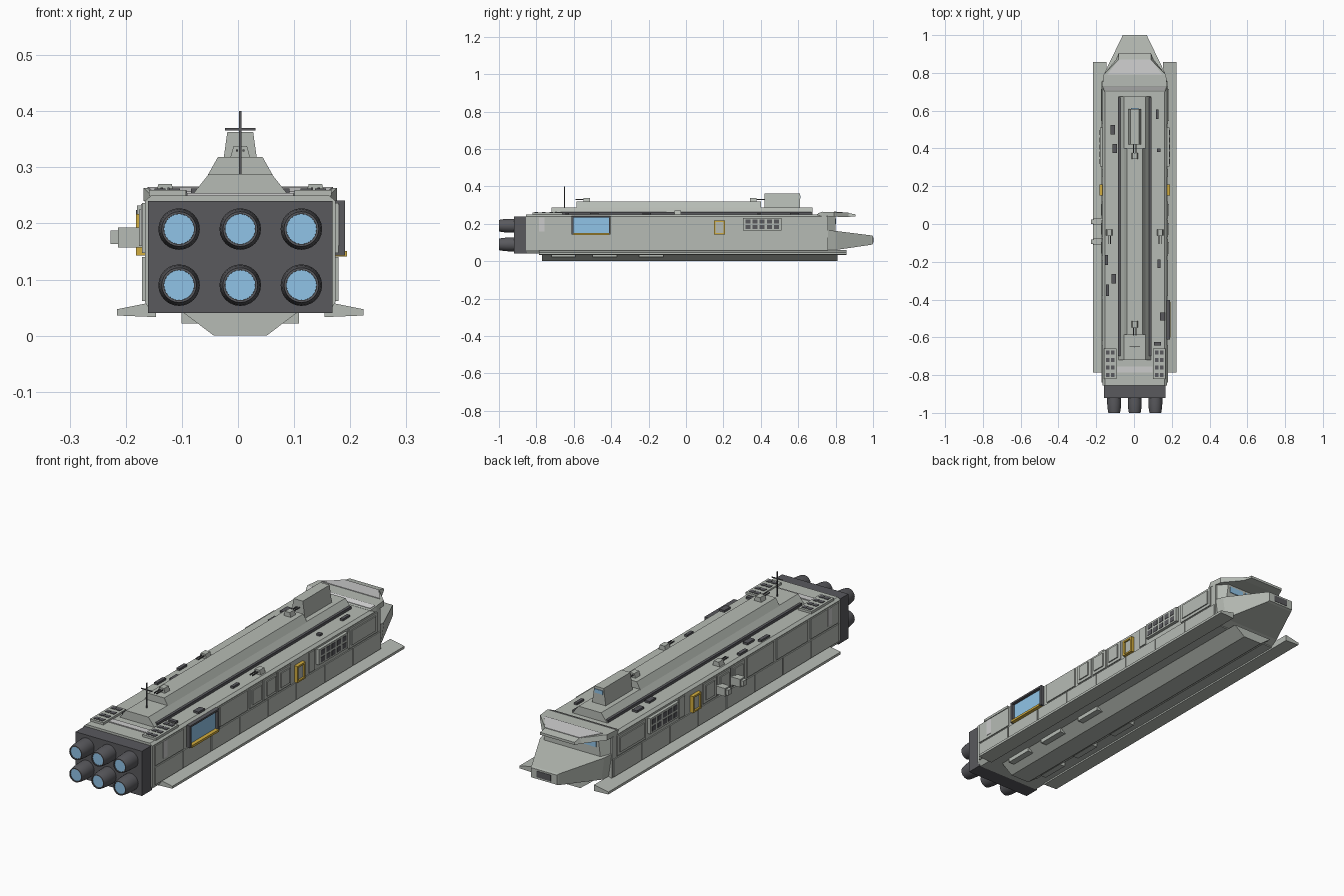
import bpy, bmesh, math

if "Cube" in bpy.data.objects:
    bpy.data.objects.remove(bpy.data.objects["Cube"])

C = 0.004  # hull centre line


def mat(name, r, g, b):
    m = bpy.data.materials.new(name)
    m.diffuse_color = (r, g, b, 1)
    m.use_nodes = True
    m.node_tree.nodes["Principled BSDF"].inputs["Base Color"].default_value = m.diffuse_color
    return m


HULL = mat("hull_grey", .47, .50, .46)
DARK = mat("dark_metal", .10, .10, .11)
BLUE = mat("blue_glow", .28, .55, .80)
PALE = mat("pale_trim", .75, .77, .74)
GOLD = mat("yellow_trim", .65, .42, .05)


def finish(name, bm, m):
    bmesh.ops.recalc_face_normals(bm, faces=bm.faces)
    me = bpy.data.meshes.new(name)
    bm.to_mesh(me)
    bm.free()
    ob = bpy.data.objects.new(name, me)
    bpy.context.collection.objects.link(ob)
    me.materials.append(m)
    return ob


def boxes(name, items, m=HULL):
    """Each item is x0, x1, y0, y1, z0, z1 relative to the centre line."""
    bm = bmesh.new()
    for x0, x1, y0, y1, z0, z1 in items:
        vs = bmesh.ops.create_cube(bm, size=1)["verts"]
        for v in vs:
            v.co = ((x0 + x1) / 2 + C + v.co.x * (x1 - x0),
                    (y0 + y1) / 2 + v.co.y * (y1 - y0),
                    (z0 + z1) / 2 + v.co.z * (z1 - z0))
    return finish(name, bm, m)


def loft(name, sections, m=HULL):
    """Skin matching (x, z) outlines placed at successive y positions."""
    bm = bmesh.new()
    rings = [[bm.verts.new((x + C, y, z)) for x, z in pts] for y, pts in sections]
    n = len(rings[0])
    for a, b in zip(rings, rings[1:]):
        for i in range(n):
            bm.faces.new((a[i], a[(i + 1) % n], b[(i + 1) % n], b[i]))
    bm.faces.new(rings[0])
    bm.faces.new(rings[-1])
    return finish(name, bm, m)


def trap(w0, z0, w1, z1):
    return [(-w0, z0), (w0, z0), (w1, z1), (-w1, z1)]


def lathe(name, cx, cz, profile, m, n=24):
    bm = bmesh.new()
    rings = [[bm.verts.new((cx + r * math.cos(i * math.tau / n), y,
                            cz + r * math.sin(i * math.tau / n))) for i in range(n)]
             for r, y in profile]
    for a, b in zip(rings, rings[1:]):
        for i in range(n):
            bm.faces.new((a[i], a[(i + 1) % n], b[(i + 1) % n], b[i]))
    bm.faces.new(rings[0])
    bm.faces.new(rings[-1])
    ob = finish(name, bm, m)
    bpy.ops.object.select_all(action='DESELECT')
    ob.select_set(True)
    bpy.context.view_layer.objects.active = ob
    bpy.ops.object.shade_smooth_by_angle(angle=math.radians(35))


def sided(s, a, b, *rest):
    """Box reaching from x distance a to b on side s."""
    return (min(s * a, s * b), max(s * a, s * b), *rest)


# Main hull
hull = [(-.157, .04), (.157, .04), (.17, .06), (.17, .24), (.158, .25), (-.158, .25), (-.17, .24), (-.17, .06)]
loft("main_hull", [(-.855, hull), (.76, hull)])

# Keel
loft("keel", [(-.77, trap(.047, 0, .1, .04)), (.81, trap(.047, 0, .1, .04))])
boxes("keel_fittings", [sided(s, .07, .105, y, y + .13, .022, .041)
                        for s in (-1, 1) for y in (-.72, -.5, -.25)])

# Bow wedge with dark port
loft("bow", [(.76, trap(.15, .045, .168, .165)), (.80, trap(.145, .06, .16, .162)),
             (.99, trap(.068, .088, .068, .138)), (1.0, trap(.064, .092, .064, .135))])
boxes("bow_port", [(-.035, .035, .985, 1.0015, .1, .128)], DARK)

# Bridge windows and visor roof
loft("bridge_front", [(.755, trap(.165, .16, .165, .24)), (.80, trap(.14, .16, .13, .238))])
boxes("bridge_windows", [(x - .035, x + .035, .78, .803, .2, .228) for x in (-.085, 0, .085)], BLUE)
loft("visor", [(.70, trap(.16, .24, .16, .251)), (.73, trap(.172, .24, .172, .263)),
               (.79, trap(.165, .238, .165, .263)), (.87, trap(.10, .237, .085, .257)),
               (.905, trap(.085, .24, .085, .251))])
loft("visor_pale_front", [(.792, trap(.145, .255, .145, .2655)), (.87, trap(.085, .25, .085, .2595))], PALE)
loft("visor_pale_rear", [(.708, trap(.155, .25, .155, .2565)), (.729, trap(.165, .25, .165, .265))], PALE)

# Side fins
for s, tag in ((-1, "left"), (1, "right")):
    pts = [(s * .15, .033), (s * .22, .036), (s * .22, .047), (s * .15, .061)]
    loft(tag + "_fin", [(-.785, pts), (.858, pts)])

# Dorsal deck, ridge, tower
loft("dorsal_deck", [(-.72, trap(.087, .249, .056, .288)), (.675, trap(.087, .249, .056, .288))])
loft("dorsal_ridge", [(-.585, trap(.058, .286, .04, .318)), (.40, trap(.058, .286, .04, .318))])
loft("tower", [(.42, trap(.034, .285, .023, .363)), (.61, trap(.034, .285, .023, .363))])
boxes("tower_window", [(-.02, .02, .60, .613, .335, .352)], BLUE)
boxes("deck_rails", [sided(s, .07, .088, -.7, .67, .25, .262) for s in (-1, 1)], DARK)

# Antenna
boxes("antenna", [(-.002, .002, -.653, -.648, .28, .4), (-.027, .027, -.652, -.648, .366, .37)], DARK)

# Twin gun turrets
for i, (x, y, z, d) in enumerate([(-.134, -.045, .25, -1), (.134, -.045, .25, -1),
                                  (0, -.53, .318, -1), (0, .36, .318, 1)]):
    loft(f"turret_{i}", [(y - .017, [(x - .018, z - .002), (x + .018, z - .002), (x + .012, z + .02), (x - .012, z + .02)]),
                         (y + .017, [(x - .018, z - .002), (x + .018, z - .002), (x + .012, z + .02), (x - .012, z + .02)])])
    boxes(f"turret_barrels_{i}", [(x + k - .002, x + k + .002, min(y, y + d * .06), max(y, y + d * .06), z + .01, z + .014)
                                  for k in (-.006, .006)], DARK)

# Roof vents, pale strip and small hatches
for s, tag in ((-1, "left"), (1, "right")):
    boxes(tag + "_roof_vent", [sided(s, .097, .163, -.82, -.66, .249, .26)])
    boxes(tag + "_roof_vent_slots", [sided(s, x, x + .02, y, y + .02, .255, .2625)
                                     for x in (.107, .133) for y in (-.81, -.77, -.73, -.69)], DARK)
boxes("roof_pale_strip", [(-.095, .095, -.785, -.755, .249, .254)], PALE)
hatches = [(-.117, .5), (-.107, .4), (.12, .58), (.126, .39), (-.15, -.19),
           (.128, -.21), (-.112, -.29), (-.145, -.35), (.146, -.49), (.12, -.635)]
boxes("roof_hatches", [(x - w, x + w, y - l, y + l, .249, .259) for (x, y), w, l in
                       zip(hatches, (.012, .012, .007, .009, .008, .007, .012, .008, .013, .018),
                           (.025, .023, .025, .009, .027, .022, .025, .03, .022, .009))], DARK)

# Side plating, window grids and doors on both sides
for s, tag in ((-1, "left"), (1, "right")):
    lower = [sided(s, .165, .175, -.84 + i * .2, -.645 + i * .2, .062, .14) for i in range(8)]
    upper = [(-.84, -.64), (-.38, -.19), (-.17, -.08), (-.07, .02), (.03, .12), (.25, .29), (.53, .73)]
    if s < 0:
        upper.append((-.62, -.40))
    boxes(tag + "_lower_plates", lower)
    boxes(tag + "_upper_plates", [sided(s, .165, .175, a, b, .147, .236) for a, b in upper])
    boxes(tag + "_raised_panels", [sided(s, .17, .18, a + .015, b - .015, .16, .225)
                                   for a, b in upper if b - a > .05 and a > -.2])
    boxes(tag + "_window_frame", [sided(s, .165, .184, .305, .51, .163, .232)])
    boxes(tag + "_window_grid", [sided(s, .18, .1855, .318 + i * .038, .345 + i * .038, z, z + .022)
                                 for i in range(5) for z in (.171, .202)], DARK)
    boxes(tag + "_door_frame", [sided(s, .165, .186, a, b, c, d) for a, b, c, d in
                                ((.15, .158, .143, .217), (.2, .208, .143, .217),
                                 (.158, .2, .143, .15), (.158, .2, .209, .217))], GOLD)
    boxes(tag + "_door", [sided(s, .165, .178, .158, .2, .15, .209)])
    boxes(tag + "_pale_stripe", [sided(s, .17, .1765, -.785, -.757, .16, .235)], PALE)

# Hangar opening on the right
boxes("hangar_glow", [(.165, .173, -.605, -.41, .15, .235)], BLUE)
boxes("hangar_frame", [(.165, .187, -.612, -.602, .143, .241), (.165, .187, -.413, -.403, .143, .241),
                       (.165, .187, -.602, -.413, .233, .241)], DARK)
boxes("hangar_sill", [(.165, .19, -.602, -.413, .141, .151)], GOLD)

# Side pods on the left
boxes("left_pods", [(-.218, -.165, y - .017, y + .017, .157, .193) for y in (.012, -.095)])
boxes("left_pod_caps", [(-.231, -.215, y - .012, y + .012, .163, .187) for y in (.012, -.095)])

# Engine block and nozzles
boxes("engine_block", [(-.164, .164, -.92, -.85, .04, .24)], DARK)
for ix in (-1, 0, 1):
    for z in (.09, .19):
        x = C + ix * .109
        lathe("engine_nozzle", x, z, [(.037, -.915), (.037, -.95), (.035, -.975), (.031, -1.0), (.027, -1.0), (.027, -.99)], DARK)
        lathe("engine_glow", x, z, [(.0268, -.985), (.0268, -.9955)], BLUE)
